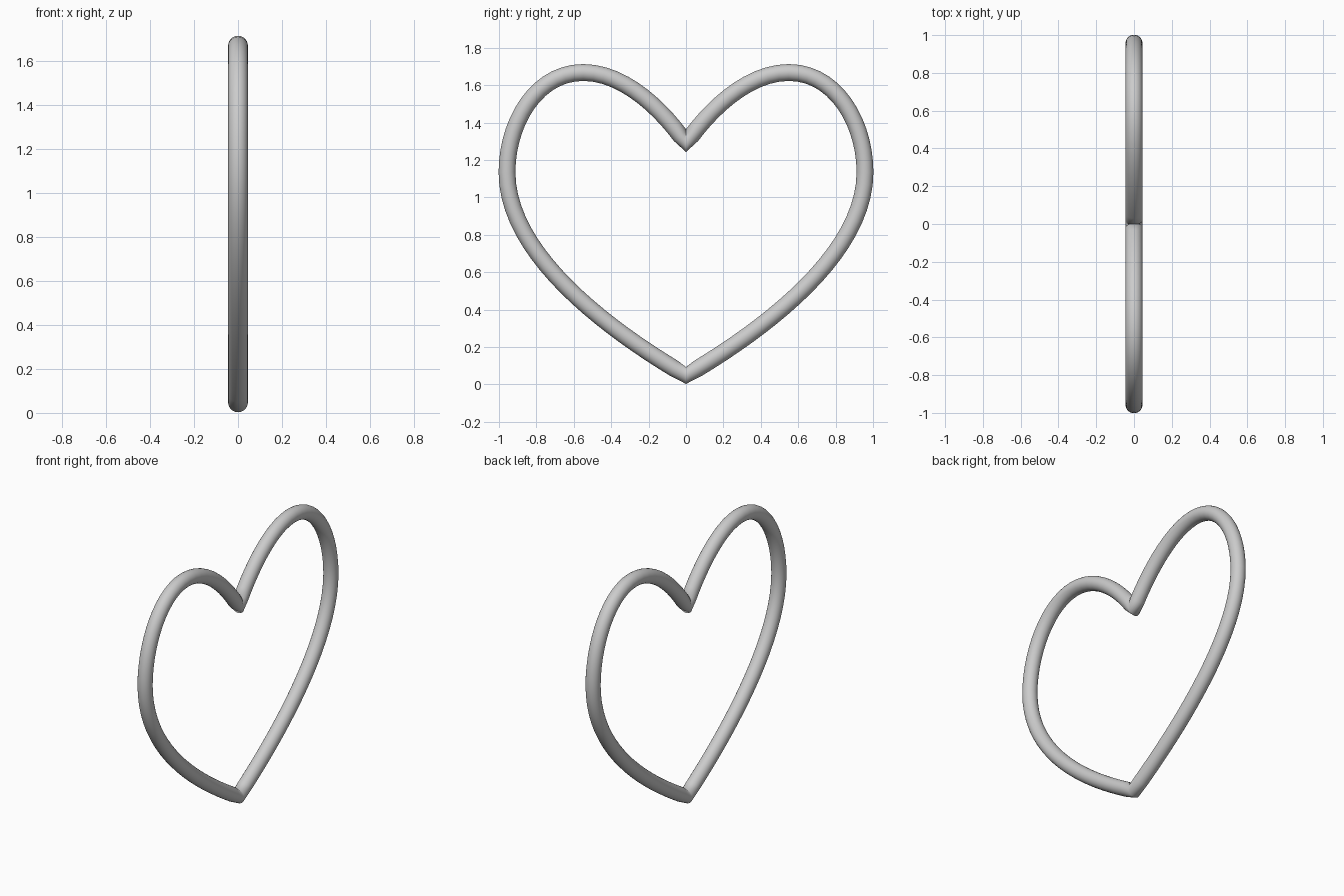
import bpy, bmesh
from math import sin, cos, pi
from mathutils import Vector

if "Cube" in bpy.data.objects:
    bpy.data.objects.remove(bpy.data.objects["Cube"])

R, SIDES = 0.045, 24

# Right half of the centre line as Bezier spans in (y, z), bottom tip to top notch
SPANS = [
    ((0, 0.048), (0.43, 0.30), (0.957, 0.70), (0.957, 1.135), 20),
    ((0.957, 1.135), (0.957, 1.40), (0.80, 1.668), (0.55, 1.668), 14),
    ((0.55, 1.668), (0.32, 1.668), (0.11, 1.45), (0, 1.288), 12),
]


def bezier(a, b, c, d, t):
    s = 1 - t
    a, b, c, d = (Vector((0, *p)) for p in (a, b, c, d))
    return a * s**3 + b * 3 * s * s * t + c * 3 * s * t * t + d * t**3


half = [bezier(*s[:4], i / s[4]) for s in SPANS for i in range(s[4])]
half.append(Vector((0, 0, 1.288)))
path = half + [Vector((0, -p.y, p.z)) for p in half[-2:0:-1]]

# Sweep a round section along the closed heart path
bm = bmesh.new()
rings = []
n = len(path)
for i, p in enumerate(path):
    tangent = (path[(i + 1) % n] - path[i - 1]).normalized()
    side = Vector((1, 0, 0))
    normal = tangent.cross(side)
    rings.append([bm.verts.new(p + R * (cos(a) * side + sin(a) * normal))
                  for a in (2 * pi * k / SIDES for k in range(SIDES))])
for i in range(n):
    r0, r1 = rings[i], rings[(i + 1) % n]
    for k in range(SIDES):
        m = (k + 1) % SIDES
        bm.faces.new((r0[k], r0[m], r1[m], r1[k])).smooth = True
bmesh.ops.recalc_face_normals(bm, faces=bm.faces)

mesh = bpy.data.meshes.new("heart_ring")
bm.to_mesh(mesh)
bm.free()
bpy.context.collection.objects.link(bpy.data.objects.new("heart_ring", mesh))
